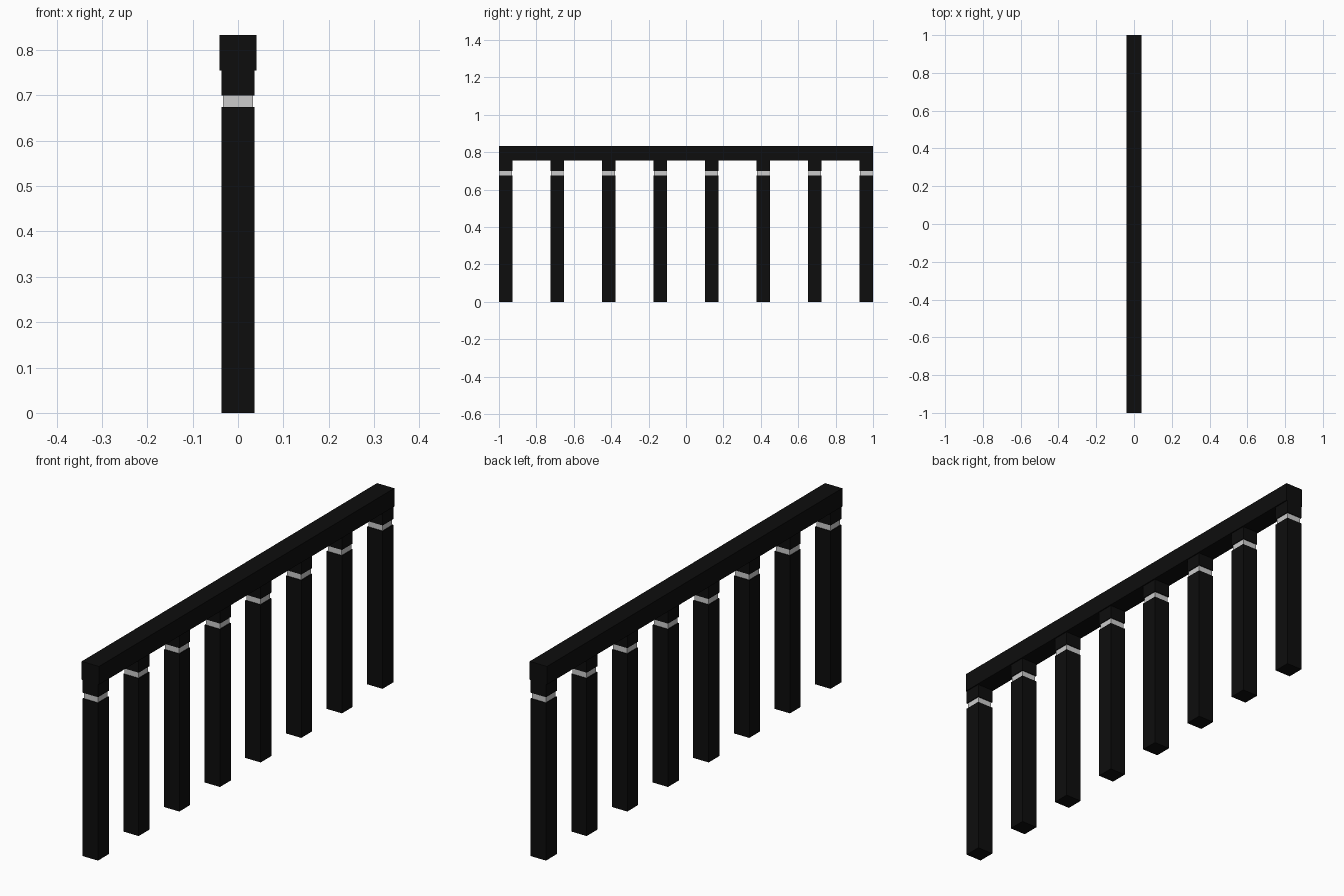
import bpy

if "Cube" in bpy.data.objects:
    bpy.data.objects.remove(bpy.data.objects["Cube"])

black = bpy.data.materials.new("black_paint")
black.diffuse_color = (0.004, 0.004, 0.004, 1)
black.use_nodes = True
black.node_tree.nodes["Principled BSDF"].inputs["Base Color"].default_value = black.diffuse_color


def box(name, y, z0, z1, wx, wy, mat=None):
    bpy.ops.mesh.primitive_cube_add(size=1, location=(0, y, (z0 + z1) / 2))
    ob = bpy.context.object
    ob.name = name
    ob.scale = (wx, wy, z1 - z0)
    bpy.ops.object.transform_apply(location=False, rotation=False, scale=True)
    if mat:
        ob.data.materials.append(mat)
    return ob


COUNT = 8
POST = 0.073
END = 1 - POST / 2

# Top rail
box("top_rail", 0, 0.755, 0.833, 0.082, 2.0, black)

# Posts: long shaft, recessed grey band, short cap under the rail
for i in range(COUNT):
    y = -END + 2 * END * i / (COUNT - 1)
    box(f"post_shaft_{i + 1}", y, 0, 0.675, POST, POST, black)
    box(f"post_band_{i + 1}", y, 0.675, 0.70, 0.066, 0.066)
    box(f"post_cap_{i + 1}", y, 0.70, 0.755, POST, POST, black)
